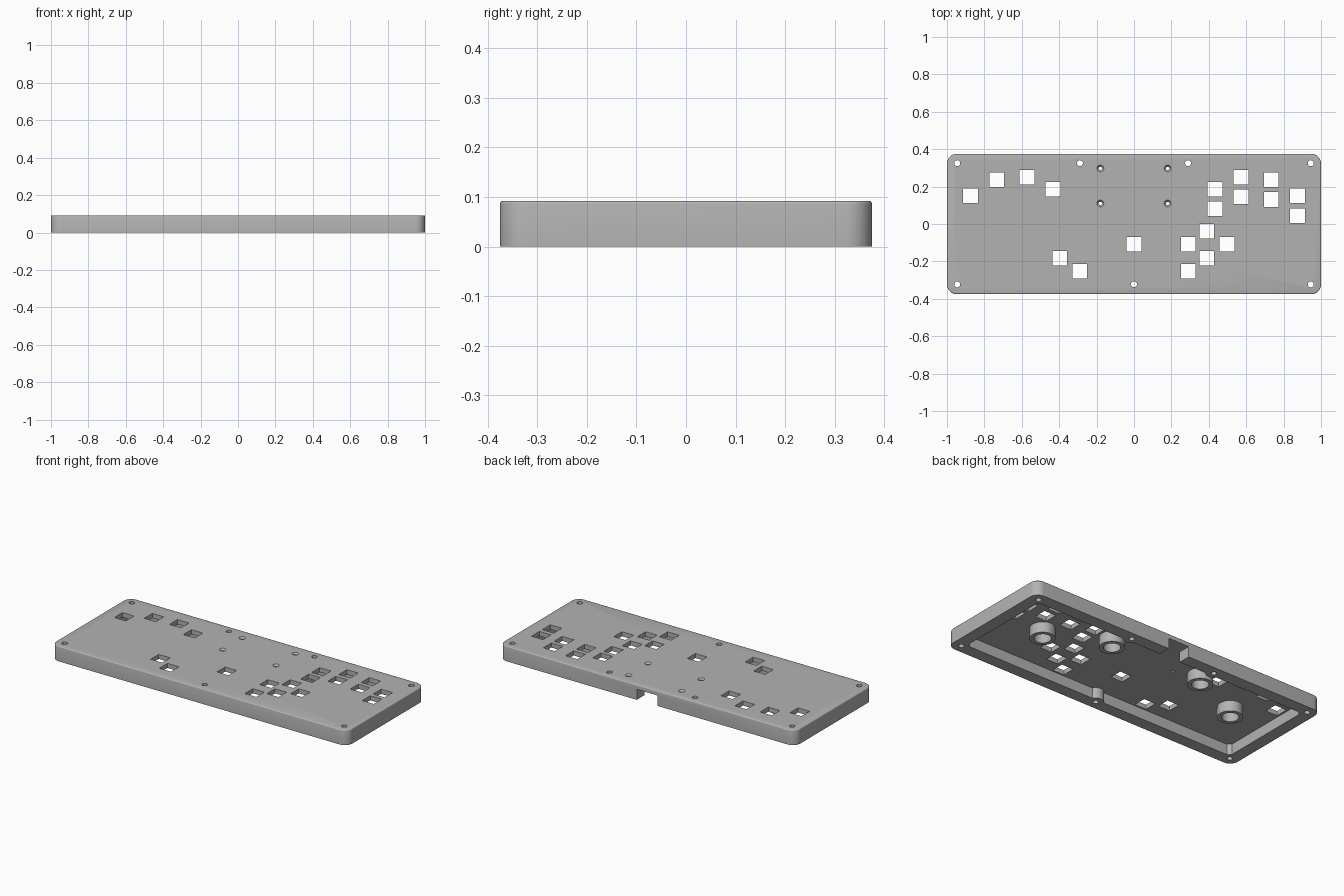
import bpy, bmesh
from math import sin, cos, pi

cube = bpy.data.objects.get("Cube")
if cube:
    bpy.data.objects.remove(cube)

HEIGHT, CEILING, WALL = 0.092, 0.064, 0.075
HALF_X, HALF_Y = 1.0, 0.375


def circle(x, y, r, n=32):
    return [(x + r * cos(2 * pi * i / n), y + r * sin(2 * pi * i / n)) for i in range(n)]


def box(x, y, hx, hy):
    return [(x - hx, y - hy), (x + hx, y - hy), (x + hx, y + hy), (x - hx, y + hy)]


def rounded_box(hx, hy, r, n=10):
    pts = []
    for k, (sx, sy) in enumerate([(1, 1), (-1, 1), (-1, -1), (1, -1)]):
        for i in range(n + 1):
            a = (k + i / n) * pi / 2
            pts.append((sx * (hx - r) + r * cos(a), sy * (hy - r) + r * sin(a)))
    return pts


def prisms(name, outlines, z0, z1):
    """One object holding an upright prism for each outline; an outline may
    also be a (lower, upper) pair, which gives a tapered solid."""
    bm = bmesh.new()
    for o in outlines:
        low, high = o if len(o) == 2 else (o, o)
        bottom = [bm.verts.new((x, y, z0)) for x, y in low]
        top = [bm.verts.new((x, y, z1)) for x, y in high]
        bm.faces.new(bottom[::-1])
        bm.faces.new(top)
        for i in range(len(top)):
            j = (i + 1) % len(top)
            bm.faces.new((bottom[i], bottom[j], top[j], top[i]))
    mesh = bpy.data.meshes.new(name)
    bm.to_mesh(mesh)
    bm.free()
    obj = bpy.data.objects.new(name, mesh)
    bpy.context.collection.objects.link(obj)
    return obj


def cut(target, cutter):
    """Subtract the cutter, then remove it."""
    mod = target.modifiers.new("cut", "BOOLEAN")
    mod.operation, mod.solver, mod.object = "DIFFERENCE", "EXACT", cutter
    bpy.context.view_layer.objects.active = target
    bpy.ops.object.modifier_apply(modifier=mod.name)
    bpy.data.objects.remove(cutter)


# Layout of screws, feet, standoffs and key openings
screws = [(s * 0.945, y) for s in (-1, 1) for y in (-0.323, 0.325)]
screws += [(-0.289, 0.325), (0.289, 0.325), (0, -0.322)]
feet = [(s * x, y) for s in (-1, 1) for x, y in ((0.66, 0.02), (0.31, 0.185))]
standoffs = [(s * 0.18, y) for s in (-1, 1) for y in (0.11, 0.297)]
columns = [(0.433, 0.186), (0.572, 0.25), (0.733, 0.236), (0.874, 0.15)]
keys = [(-x, y) for x, y in columns]
keys += [(x, y - d) for x, y in columns for d in (0, 0.105)]
keys += [(-0.396, -0.183), (-0.289, -0.252), (0, -0.108), (0.289, -0.108),
         (0.289, -0.252), (0.39, -0.038), (0.39, -0.183), (0.497, -0.108)]

# Case body with a softened top edge
case = prisms("keyboard_case", [rounded_box(HALF_X, HALF_Y, 0.052)], 0, HEIGHT)
bm = bmesh.new()
bm.from_mesh(case.data)
rim = [e for e in bm.edges if all(v.co.z > HEIGHT - 0.001 for v in e.verts)]
bmesh.ops.bevel(bm, geom=rim, offset=0.006, segments=3, profile=0.5, affect="EDGES")
bm.to_mesh(case.data)
bm.free()

# Underside cavity, leaving screw posts and round foot sockets standing
cavity = prisms("cavity", [box(0, 0, HALF_X - WALL, HALF_Y - WALL)], -0.02, CEILING)
posts = [circle(x, y, 0.046) for x, y in screws] + [circle(x, y, 0.07) for x, y in feet]
cut(cavity, prisms("posts", posts, -0.05, HEIGHT))
cut(case, cavity)
cut(case, prisms("foot_bores", [circle(x, y, 0.047) for x, y in feet], -0.02, CEILING))

# Cable notch in the back wall
cut(case, prisms("cable_notch", [box(0, HALF_Y, 0.07, WALL + 0.003)], -0.03, CEILING))

# Key openings, screw holes and countersunk standoff holes
holes = [box(x, y, 0.039, 0.039) for x, y in keys]
holes += [circle(x, y, 0.016, 24) for x, y in screws]
holes += [circle(x, y, 0.009, 24) for x, y in standoffs]
cut(case, prisms("holes", holes, -0.04, HEIGHT + 0.04))
sinks = [(circle(x, y, 0.008, 24), circle(x, y, 0.0195, 24)) for x, y in standoffs]
cut(case, prisms("countersinks", sinks, HEIGHT - 0.011, HEIGHT + 0.001))

# Plain grey finish
grey = bpy.data.materials.new("grey_plastic")
grey.use_nodes = True
colour = (0.45, 0.45, 0.45, 1)
grey.diffuse_color = colour
grey.node_tree.nodes["Principled BSDF"].inputs["Base Color"].default_value = colour
case.data.materials.clear()
case.data.materials.append(grey)
for face in case.data.polygons:
    face.material_index = 0

bpy.ops.object.select_all(action="DESELECT")
case.select_set(True)
bpy.context.view_layer.objects.active = case
bpy.ops.object.shade_smooth_by_angle(angle=0.6)
